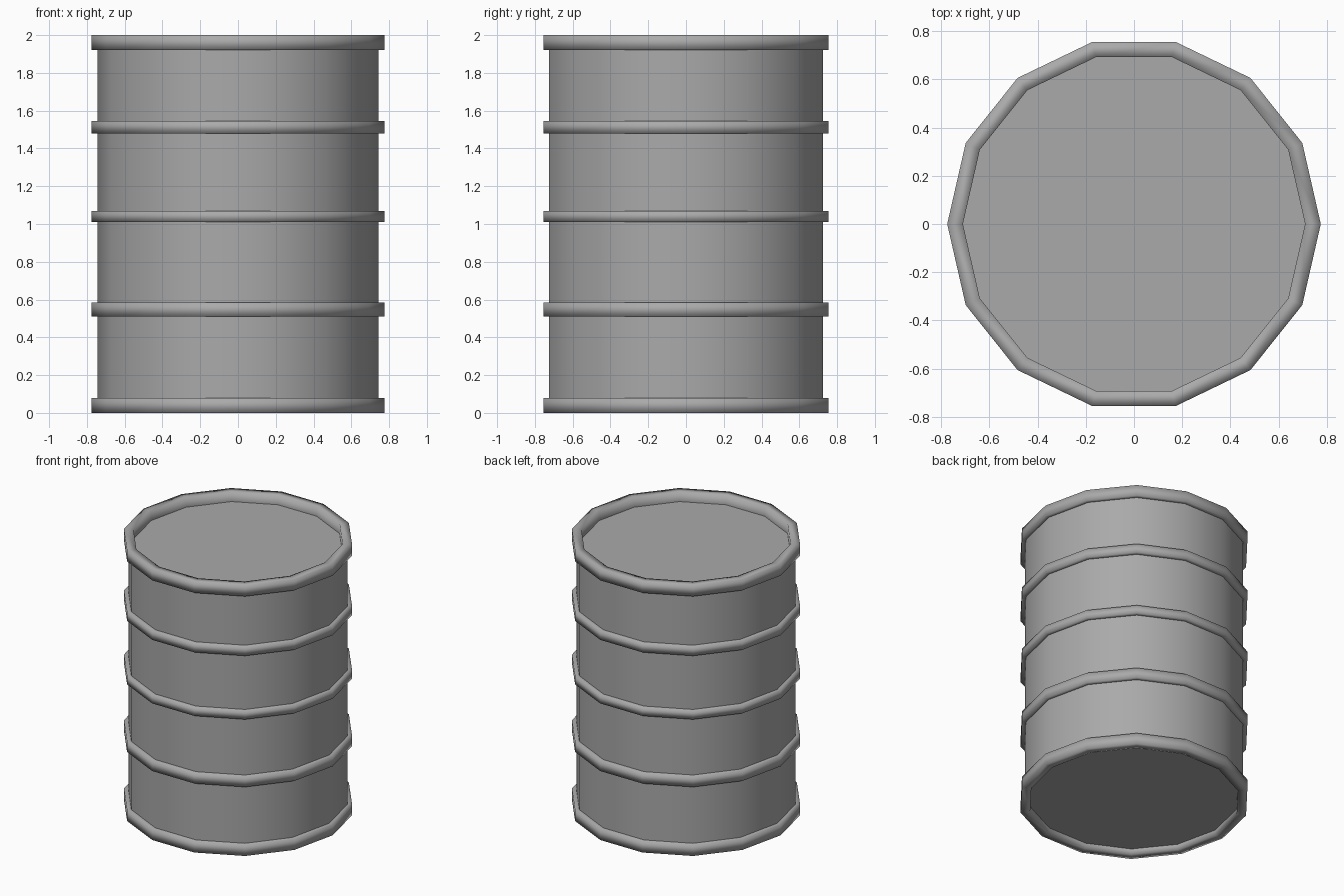
import bpy, bmesh
from math import cos, sin, tau

SIDES = 14
OUTER, BODY, INNER = 0.775, 0.745, 0.71

cube = bpy.data.objects.get("Cube")
if cube:
    bpy.data.objects.remove(cube, do_unlink=True)

grey = bpy.data.materials.new("grey_metal")
grey.use_nodes = True
colour = (0.4, 0.4, 0.4, 1)
grey.diffuse_color = colour
grey.node_tree.nodes["Principled BSDF"].inputs["Base Color"].default_value = colour


def lathe(name, profile, closed=False, smooth=True):
    """Turn a (radius, height) profile, listed outside-up, into a faceted ring."""
    bm = bmesh.new()
    loops = [[bm.verts.new((r * cos(tau * i / SIDES), r * sin(tau * i / SIDES), z))
              for i in range(SIDES)] for r, z in profile]
    pairs = list(zip(loops, loops[1:]))
    if closed:
        pairs.append((loops[-1], loops[0]))
    for low, high in pairs:
        for i in range(SIDES):
            j = (i + 1) % SIDES
            bm.faces.new((low[i], low[j], high[j], high[i])).smooth = smooth
    return finish(name, bm)


def disc(name, radius, z, up):
    """Flat end plate facing up or down."""
    bm = bmesh.new()
    ring = [bm.verts.new((radius * cos(tau * i / SIDES), radius * sin(tau * i / SIDES), z))
            for i in range(SIDES)]
    bm.faces.new(ring if up else ring[::-1])
    return finish(name, bm)


def finish(name, bm):
    mesh = bpy.data.meshes.new(name)
    bm.to_mesh(mesh)
    bm.free()
    mesh.materials.append(grey)
    obj = bpy.data.objects.new(name, mesh)
    bpy.context.collection.objects.link(obj)
    return obj


# Drum wall
lathe("drum_wall", [(BODY, 0.04), (BODY, 1.96)])

# Raised hoops around the wall
for name, low, high in (("lower_hoop", 0.51, 0.585),
                        ("middle_hoop", 1.01, 1.07),
                        ("upper_hoop", 1.48, 1.545)):
    lathe(name, [(BODY, low), (OUTER, low), (OUTER, high), (BODY, high)])

# End rims, with the lid and base set inside them
lid_z, base_z = 1.93, 0.04
lathe("top_rim", [(BODY, 1.92), (OUTER, 1.92), (OUTER, 2), (INNER, 2), (INNER, lid_z)])
lathe("bottom_rim", [(INNER, base_z), (INNER, 0), (OUTER, 0), (OUTER, 0.08), (BODY, 0.08)])
disc("lid", INNER, lid_z, True)
disc("base", INNER, base_z, False)
